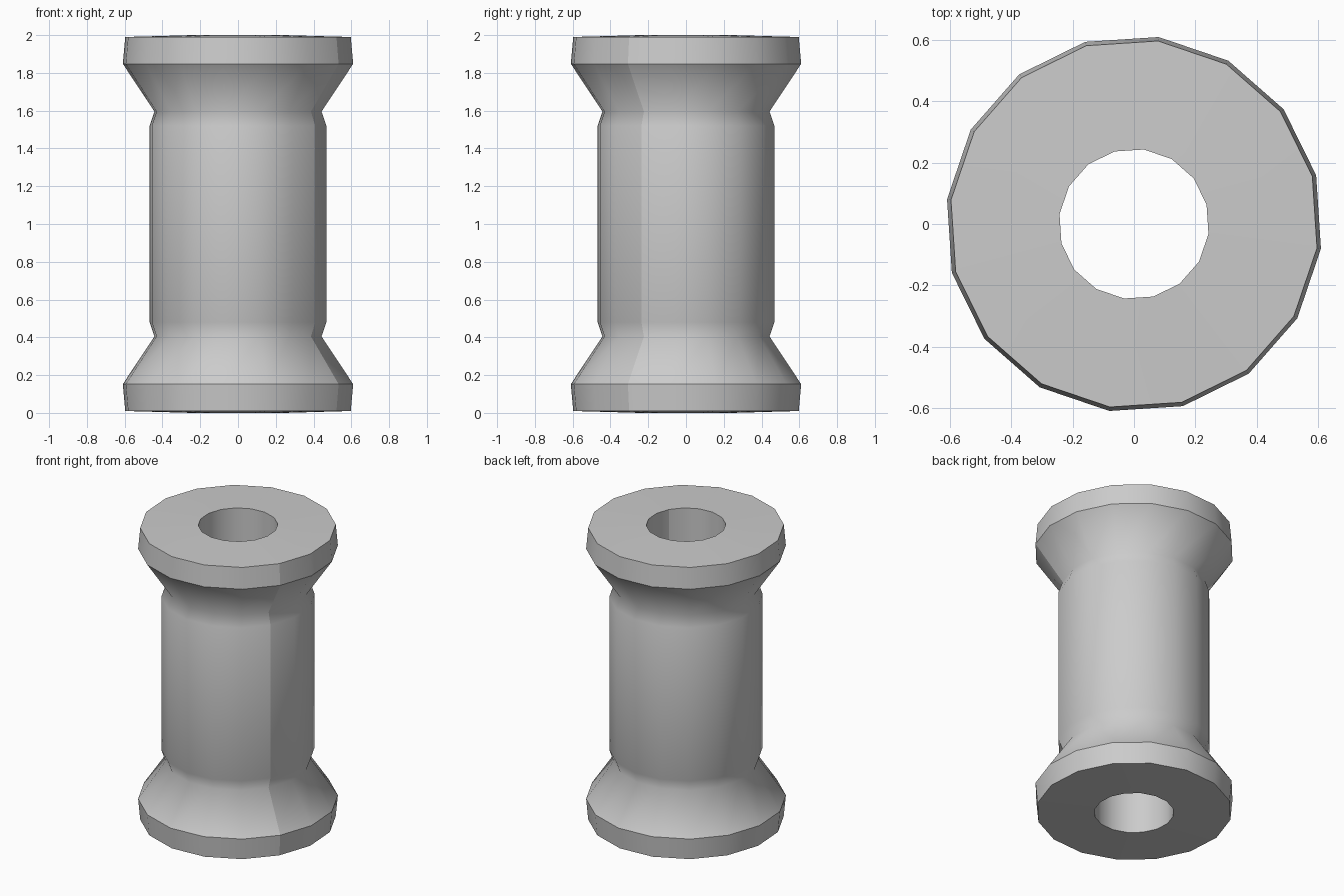
import bpy, bmesh
from math import cos, sin, radians, tau

cube = bpy.data.objects.get("Cube")
if cube:
    bpy.data.objects.remove(cube)

SIDES = 16
START = radians(-30)   # direction of the hard vertical seam
HEIGHT = 2.0

# Lower half of the outline: radius, height, hard ring edge
lower = [
    (0.245, 0.0, True),     # hole edge
    (0.602, 0.01, True),    # end disc edge
    (0.615, 0.152, True),   # flange rim
    (0.446, 0.405, False),  # neck
    (0.472, 0.48, False),   # barrel
]
outline = lower + [(r, HEIGHT - z, hard) for r, z, hard in reversed(lower)]

# Grey material
grey = bpy.data.materials.new("plain_grey")
grey.use_nodes = True
colour = (0.6, 0.6, 0.6, 1.0)
grey.diffuse_color = colour
grey.node_tree.nodes["Principled BSDF"].inputs["Base Color"].default_value = colour

# Spool: closed outline turned around the z axis, with the bore as its last wall
bm = bmesh.new()
rings = []
for r, z, _ in outline:
    angles = [START + tau * i / SIDES for i in range(SIDES)]
    rings.append([bm.verts.new((r * cos(a), r * sin(a), z)) for a in angles])

for k, ring in enumerate(rings):
    upper = rings[(k + 1) % len(rings)]
    for i in range(SIDES):
        j = (i + 1) % SIDES
        face = bm.faces.new((ring[i], ring[j], upper[j], upper[i]))
        face.smooth = True

# Hard ring edges and the single vertical seam
for k, ring in enumerate(rings):
    if outline[k][2]:
        for i in range(SIDES):
            bm.edges.get((ring[i], ring[(i + 1) % SIDES])).smooth = False
    bm.edges.get((ring[0], rings[(k + 1) % len(rings)][0])).smooth = False

bmesh.ops.recalc_face_normals(bm, faces=bm.faces)
mesh = bpy.data.meshes.new("spool")
bm.to_mesh(mesh)
bm.free()
mesh.materials.append(grey)
spool = bpy.data.objects.new("spool", mesh)
bpy.context.collection.objects.link(spool)
